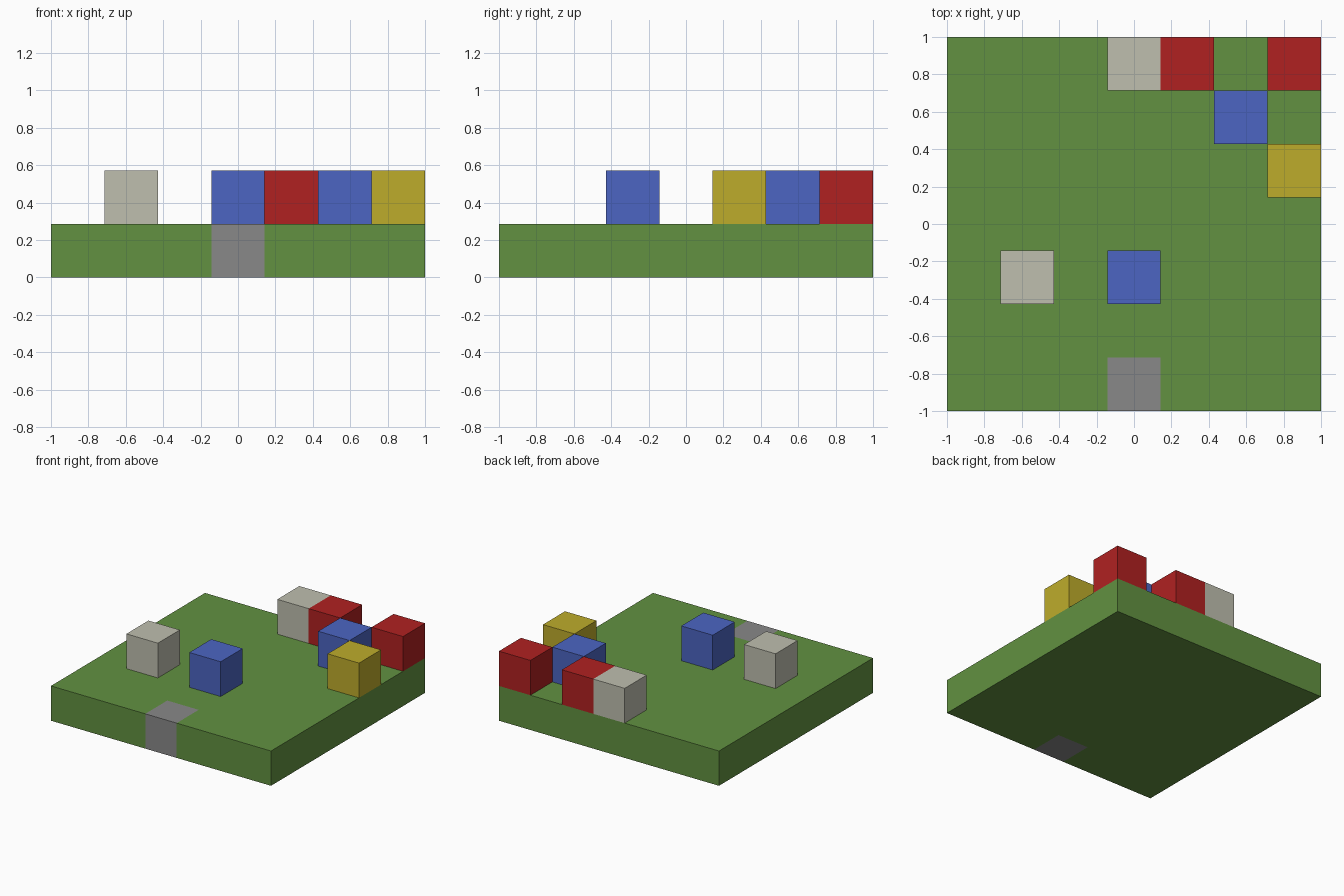
import bpy
import bmesh
from mathutils import Vector

cube = bpy.data.objects.get("Cube")
if cube:
    bpy.data.objects.remove(cube, do_unlink=True)

CELLS = 7
S = 2 / CELLS  # side of one block


def make_material(name, srgb):
    linear = [((c / 255 + 0.055) / 1.055) ** 2.4 for c in srgb]
    mat = bpy.data.materials.new(name)
    mat.use_nodes = True
    mat.diffuse_color = (*linear, 1)
    mat.node_tree.nodes["Principled BSDF"].inputs["Base Color"].default_value = (*linear, 1)
    return mat


green = make_material("grass_green", (98, 145, 65))
grey = make_material("stone_grey", (137, 137, 137))
white = make_material("warm_white", (191, 191, 175))
red = make_material("red", (176, 33, 33))
blue = make_material("blue", (76, 101, 194))
yellow = make_material("yellow", (190, 172, 43))


def cell_centre(column, row, layer):
    middle = (CELLS - 1) / 2
    return Vector(((column - middle) * S, (row - middle) * S, (layer + 0.5) * S))


def add_box(name, centre, size, materials):
    bm = bmesh.new()
    bmesh.ops.create_cube(bm, size=1)
    bmesh.ops.scale(bm, vec=size, verts=bm.verts)
    mesh = bpy.data.meshes.new(name)
    bm.to_mesh(mesh)
    bm.free()
    for mat in materials:
        mesh.materials.append(mat)
    obj = bpy.data.objects.new(name, mesh)
    obj.location = centre
    bpy.context.collection.objects.link(obj)
    return obj


# Ground slab, cut around the grey entrance cell at the front edge
ground = add_box("ground", (0, 0, S / 2), (2, 2, S), [green, grey])
bm = bmesh.new()
bm.from_mesh(ground.data)
for point, normal in (((-S / 2, 0, 0), (1, 0, 0)),
                      ((S / 2, 0, 0), (1, 0, 0)),
                      ((0, S - 1, 0), (0, 1, 0))):
    bmesh.ops.bisect_plane(bm, geom=bm.verts[:] + bm.edges[:] + bm.faces[:],
                           plane_co=point, plane_no=normal)
for face in bm.faces:
    c = face.calc_center_median()
    face.material_index = int(abs(c.x) < S / 2 and c.y < S - 1)
bm.to_mesh(ground.data)
bm.free()

# Blocks standing on the ground: name, column, row, colour
blocks = [
    ("back_white_block", 3, 6, white),
    ("back_red_block", 4, 6, red),
    ("corner_red_block", 6, 6, red),
    ("back_blue_block", 5, 5, blue),
    ("side_yellow_block", 6, 4, yellow),
    ("front_white_block", 1, 2, white),
    ("front_blue_block", 3, 2, blue),
]
for name, column, row, mat in blocks:
    add_box(name, cell_centre(column, row, 1), (S, S, S), [mat])
